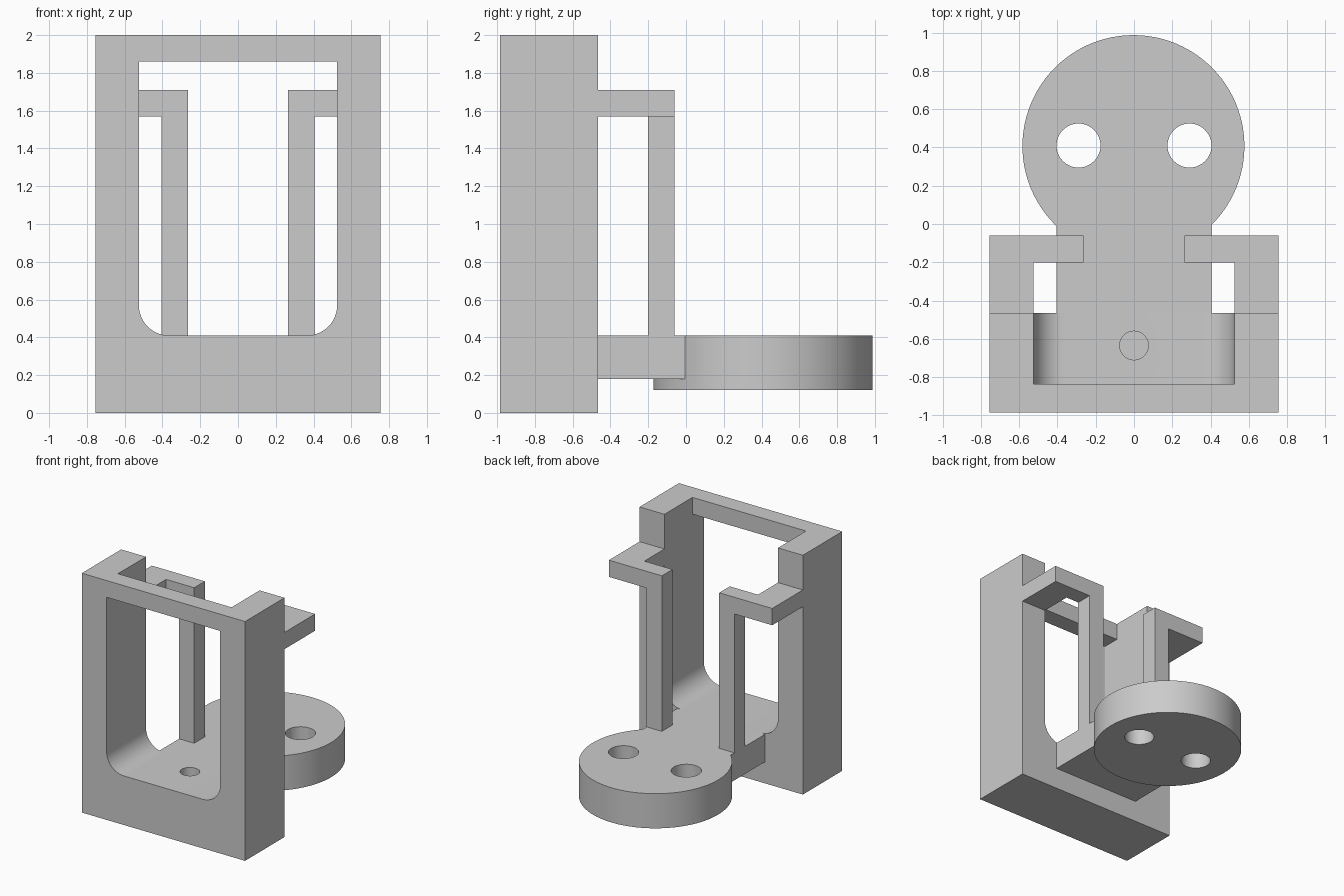
import bpy, bmesh, math

if "Cube" in bpy.data.objects:
    bpy.data.objects.remove(bpy.data.objects["Cube"], do_unlink=True)

grey = bpy.data.materials.new("plain grey")
grey.use_nodes = True
COLOUR = (0.6, 0.6, 0.6, 1)
grey.diffuse_color = COLOUR
grey.node_tree.nodes["Principled BSDF"].inputs["Base Color"].default_value = COLOUR


def prism(name, outline, start, end, axis="z"):
    """Extrude a closed outline: xy along z, or xz along y."""
    bm = bmesh.new()
    place = (lambda a, b, c: (a, b, c)) if axis == "z" else (lambda a, b, c: (a, c, b))
    low = [bm.verts.new(place(a, b, start)) for a, b in outline]
    high = [bm.verts.new(place(a, b, end)) for a, b in outline]
    bm.faces.new(low)
    bm.faces.new(high)
    n = len(low)
    for i in range(n):
        j = (i + 1) % n
        bm.faces.new((low[i], low[j], high[j], high[i]))
    bmesh.ops.recalc_face_normals(bm, faces=bm.faces)
    mesh = bpy.data.meshes.new(name)
    bm.to_mesh(mesh)
    bm.free()
    mesh.materials.append(grey)
    ob = bpy.data.objects.new(name, mesh)
    bpy.context.collection.objects.link(ob)
    return ob


def rect(x0, x1, y0, y1):
    return [(x0, y0), (x1, y0), (x1, y1), (x0, y1)]


def arc(cx, cy, r, a0, a1, n):
    return [(cx + r * math.cos(math.radians(a0 + (a1 - a0) * i / n)),
             cy + r * math.sin(math.radians(a0 + (a1 - a0) * i / n))) for i in range(n + 1)]


def circle(cx, cy, r, n=64):
    return arc(cx, cy, r, 0, 360, n)[:-1]


def combine(ob, tool, operation="DIFFERENCE"):
    """Apply a boolean, then discard the tool."""
    mod = ob.modifiers.new(operation.lower(), "BOOLEAN")
    mod.operation, mod.solver, mod.object = operation, "EXACT", tool
    tool.hide_render = True
    bpy.context.view_layer.objects.active = ob
    bpy.ops.object.modifier_apply(modifier=mod.name)
    bpy.data.objects.remove(tool, do_unlink=True)


def smooth(ob):
    bpy.ops.object.select_all(action="DESELECT")
    ob.select_set(True)
    bpy.context.view_layer.objects.active = ob
    bpy.ops.object.shade_smooth_by_angle(angle=math.radians(30))


FRONT, BACK = -0.985, -0.465
WIDTH, INNER, FLOOR = 0.755, 0.525, 0.41
RADIUS = 0.16


def opening(top):
    c, z = INNER - RADIUS, FLOOR + RADIUS
    return (arc(-c, z, RADIUS, 180, 270, 14) + arc(c, z, RADIUS, 270, 360, 14)
            + [(INNER, top), (-INNER, top)])


# Upright frame: windowed front wall, open-topped behind it
frame = prism("upright_frame", rect(-WIDTH, WIDTH, 0, 2), FRONT, BACK, "y")
combine(frame, prism("window_cutter", opening(1.86), FRONT - 0.1, BACK + 0.1, "y"))
combine(frame, prism("top_cutter", rect(-INNER, INNER, 1.7, 2.1), -0.835, BACK + 0.1, "y"))
combine(frame, prism("floor_hole_cutter", circle(0, -0.635, 0.075, 40), 0.2, 0.5))
smooth(frame)

# Round base joined to the frame by a bridge
base = prism("round_base", circle(-0.003, 0.407, 0.58, 96), 0.12, FLOOR)
combine(base, prism("bridge", rect(-0.405, 0.405, BACK, 0.15), 0.18, FLOOR), "UNION")
for side in (-1, 1):
    combine(base, prism("base_hole_cutter", circle(side * 0.29, 0.41, 0.115, 48), 0, 0.6))
smooth(base)

# Hooked arms and the posts that carry them
for side, label in ((1, "left"), (-1, "right")):
    hook = [(INNER, BACK), (WIDTH, BACK), (WIDTH, -0.06), (0.265, -0.06), (0.265, -0.2), (INNER, -0.2)]
    prism(label + "_arm", [(side * x, y) for x, y in hook], 1.57, 1.71)
    prism(label + "_post", [(side * x, y) for x, y in rect(0.265, 0.405, -0.2, -0.06)], FLOOR, 1.57)
